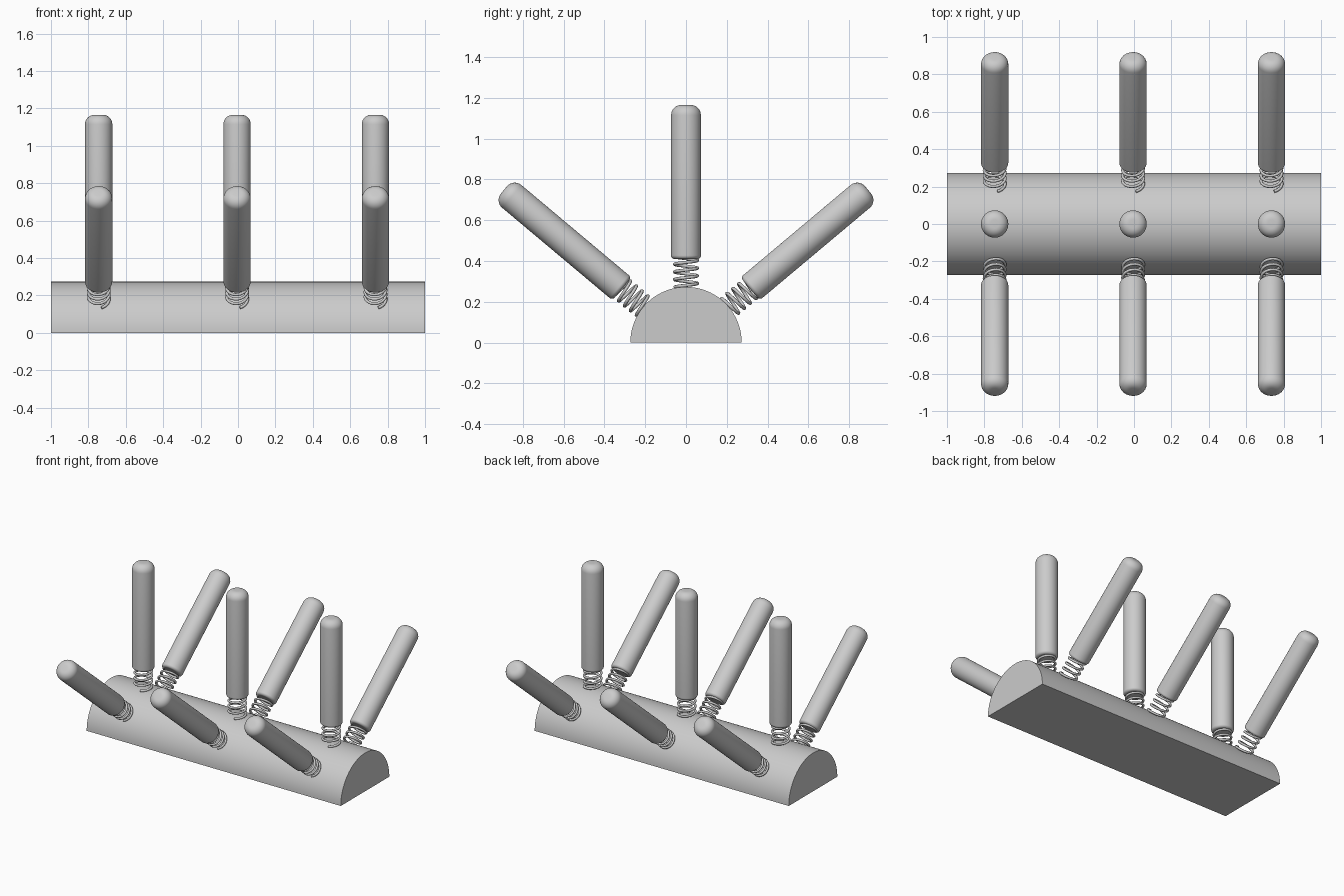
import bpy
import bmesh
from math import sin, cos, pi, radians
from mathutils import Matrix

if "Cube" in bpy.data.objects:
    bpy.data.objects.remove(bpy.data.objects["Cube"], do_unlink=True)

# Single plain material
grey = bpy.data.materials.new("plain grey")
grey.use_nodes = True
colour = (0.6, 0.6, 0.6, 1)
grey.diffuse_color = colour
grey.node_tree.nodes["Principled BSDF"].inputs["Base Color"].default_value = colour

BASE_R = 0.273
PEG_R = 0.073
PEG_BOTTOM, PEG_TOP = 0.41, 1.165
COIL_R, WIRE_R = 0.056, 0.008


def add_object(name, bm):
    mesh = bpy.data.meshes.new(name)
    bmesh.ops.recalc_face_normals(bm, faces=bm.faces)
    bm.to_mesh(mesh)
    bm.free()
    mesh.materials.append(grey)
    obj = bpy.data.objects.new(name, mesh)
    bpy.context.collection.objects.link(obj)
    bpy.ops.object.select_all(action="DESELECT")
    obj.select_set(True)
    bpy.context.view_layer.objects.active = obj
    bpy.ops.object.shade_smooth_by_angle(angle=radians(35))
    return obj


# Half-round base running along x
def make_base():
    bm = bmesh.new()
    steps = 48
    arc = [bm.verts.new((-1, BASE_R * cos(pi * i / steps), BASE_R * sin(pi * i / steps)))
           for i in range(steps + 1)]
    end = bm.faces.new(arc)
    ext = bmesh.ops.extrude_face_region(bm, geom=[end], use_keep_orig=True)
    moved = [v for v in ext["geom"] if isinstance(v, bmesh.types.BMVert)]
    bmesh.ops.translate(bm, verts=moved, vec=(2, 0, 0))
    return add_object("half_round_base", bm)


# Rounded peg: profile of quarter arcs spun about z
def make_peg(name):
    profile = [(0, PEG_BOTTOM)]
    for radius, z, start in ((0.018, PEG_BOTTOM + 0.018, -pi / 2), (0.05, PEG_TOP - 0.05, 0)):
        for i in range(9):
            a = start + pi / 2 * i / 8
            profile.append((PEG_R - radius + radius * cos(a), z + radius * sin(a)))
    profile.append((0, PEG_TOP))
    bm = bmesh.new()
    verts = [bm.verts.new((r, 0, z)) for r, z in profile]
    edges = [bm.edges.new(pair) for pair in zip(verts, verts[1:])]
    bmesh.ops.spin(bm, geom=verts + edges, cent=(0, 0, 0), axis=(0, 0, 1),
                   angle=2 * pi, steps=40)
    bmesh.ops.remove_doubles(bm, verts=bm.verts, dist=0.0001)
    return add_object(name, bm)


# Coil spring: a helix path with round wire
def make_spring(name):
    curve = bpy.data.curves.new(name, "CURVE")
    curve.dimensions = "3D"
    curve.bevel_depth = WIRE_R
    curve.bevel_resolution = 2
    curve.use_fill_caps = True
    turns, per_turn = 4, 28
    count = turns * per_turn + 1
    line = curve.splines.new("POLY")
    line.points.add(count - 1)
    for i, point in enumerate(line.points):
        a = 2 * pi * i / per_turn - radians(75)
        z = 0.273 + 0.15 * i / (count - 1)
        point.co = (COIL_R * cos(a), COIL_R * sin(a), z, 1)
    line.use_smooth = True
    curve.materials.append(grey)
    obj = bpy.data.objects.new(name, curve)
    bpy.context.collection.objects.link(obj)
    return obj


make_base()

# Three rows of sprung pegs fanned around the base axis
for row, tilt in (("front", 50), ("middle", 0), ("back", -50)):
    for place, x in (("right", -0.745), ("centre", -0.005), ("left", 0.735)):
        pose = Matrix.Translation((x, 0, 0)) @ Matrix.Rotation(radians(tilt), 4, "X")
        make_peg(f"{row}_{place}_peg").matrix_world = pose
        make_spring(f"{row}_{place}_spring").matrix_world = pose
